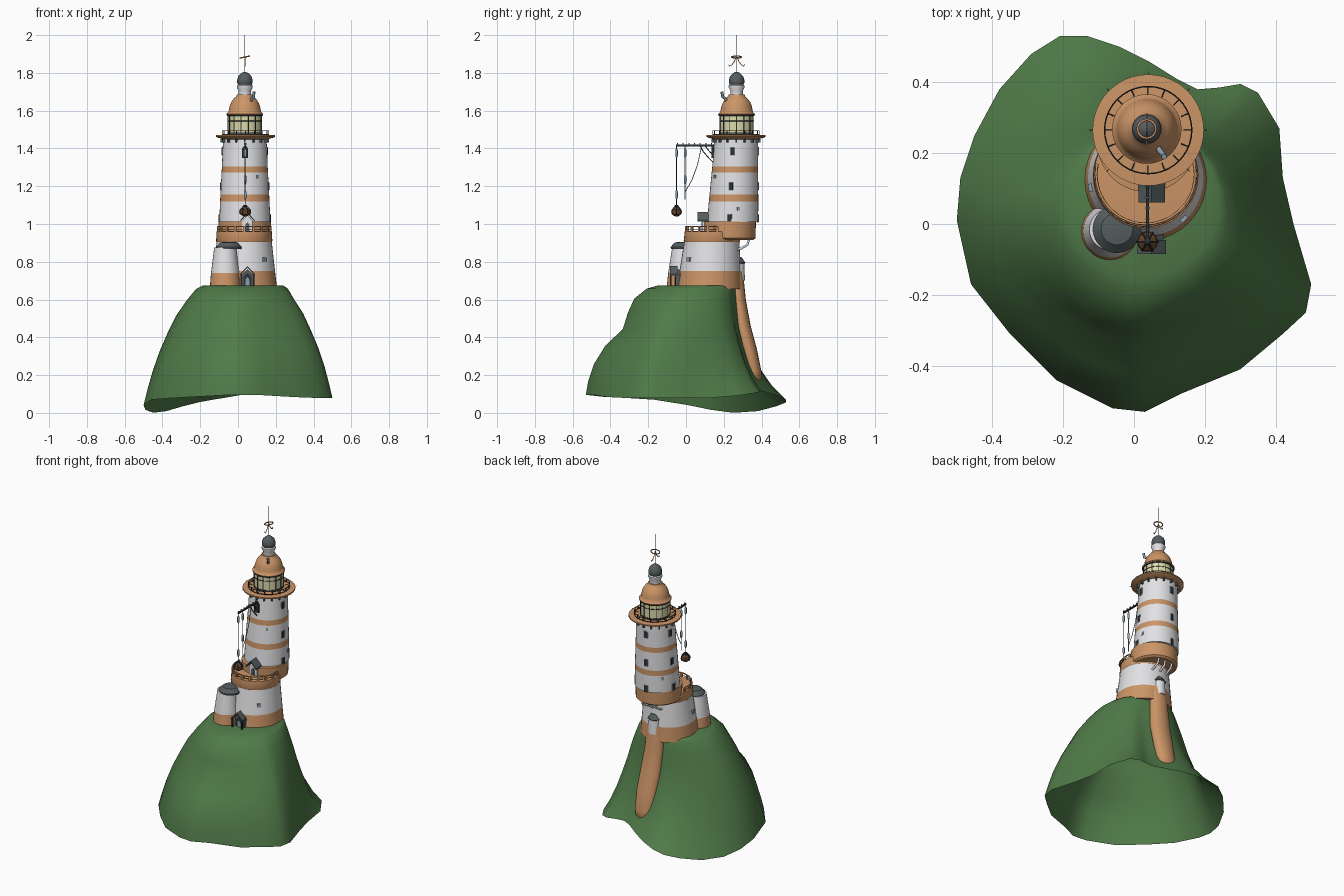
import bpy, bmesh
from math import sin, cos, pi, atan2, radians
from mathutils import Matrix

cube = bpy.data.objects.get("Cube")
if cube:
    bpy.data.objects.remove(cube, do_unlink=True)


def material(name, *rgb):
    m = bpy.data.materials.new(name)
    m.use_nodes = True
    m.diffuse_color = (*rgb, 1)
    m.node_tree.nodes["Principled BSDF"].inputs["Base Color"].default_value = (*rgb, 1)
    return m


GREEN = material("grass green", .08, .195, .066)
ORANGE = material("terracotta", .6, .3, .135)
WHITE = material("whitewash", .76, .76, .78)
SLATE = material("slate grey", .09, .11, .115)
BLACK = material("dark iron", .025, .032, .035)
GLASS = material("pale lamp glass", .72, .7, .4)
STEEL = material("blue grey metal", .25, .36, .39)
BROWN = material("brown wood", .13, .06, .025)


def finish(name, bm, mats, angle=35):
    bmesh.ops.recalc_face_normals(bm, faces=bm.faces)
    me = bpy.data.meshes.new(name)
    bm.to_mesh(me)
    bm.free()
    for m in mats:
        me.materials.append(m)
    for p in me.polygons:
        p.use_smooth = True
    me.set_sharp_from_angle(angle=radians(angle))
    ob = bpy.data.objects.new(name, me)
    bpy.context.collection.objects.link(ob)


def skin(bm, rings, mats=None):
    """Bridge successive closed rings of points."""
    vs = [[bm.verts.new(p) for p in ring] for ring in rings]
    n = len(vs[0])
    for k in range(len(vs) - 1):
        for i in range(n):
            j = (i + 1) % n
            f = bm.faces.new((vs[k][i], vs[k][j], vs[k + 1][j], vs[k + 1][i]))
            f.material_index = mats[k] if mats else 0
    return vs


def lathe(name, x, y, profile, lean=0, n=40):
    """profile rows: radius, height, colour of the band above."""
    mats = list(dict.fromkeys(p[2] for p in profile))
    idx = [mats.index(p[2]) for p in profile]
    z0 = profile[0][1]
    rings = [[(x + r * cos(2 * pi * i / n), y + lean * (z - z0) + r * sin(2 * pi * i / n), z)
              for i in range(n)] for r, z, _ in profile]
    bm = bmesh.new()
    vs = skin(bm, rings, idx)
    bm.faces.new(vs[0]).material_index = idx[0]
    bm.faces.new(vs[-1]).material_index = idx[-1]
    finish(name, bm, mats)


def tube(name, paths, r, mat, cyclic=False):
    cu = bpy.data.curves.new(name, 'CURVE')
    cu.dimensions = '3D'
    cu.bevel_depth = r
    cu.bevel_resolution = 1
    cu.use_fill_caps = True
    for path in paths:
        sp = cu.splines.new('POLY')
        sp.points.add(len(path) - 1)
        for p, co in zip(sp.points, path):
            p.co = (*co, 1)
        sp.use_cyclic_u = cyclic
    cu.materials.append(mat)
    ob = bpy.data.objects.new(name, cu)
    bpy.context.collection.objects.link(ob)


def boxes(name, items, mat):
    """items: centre, size, turn about z."""
    bm = bmesh.new()
    for c, s, a in items:
        mtx = Matrix.Translation(c) @ Matrix.Rotation(a, 4, 'Z') @ Matrix.Diagonal((*s, 1))
        bmesh.ops.create_cube(bm, size=1, matrix=mtx)
    finish(name, bm, [mat])


def prism(name, outline, y0, y1, mat):
    """Extrude an x-z outline along y."""
    bm = bmesh.new()
    for ring in skin(bm, [[(px, y, pz) for px, pz in outline] for y in (y0, y1)]):
        bm.faces.new(ring)
    finish(name, bm, [mat])


def gable(name, x, z, y0, y1, w, eave, top, mat):
    prism(name, [(x - w, z), (x + w, z), (x + w, eave), (x, top), (x - w, eave)], y0, y1, mat)


def roof(name, x, y0, y1, w, eave, top, mat):
    """Thin pitched roof slab."""
    t = .009
    prism(name, [(x - w, eave), (x, top), (x + w, eave), (x + w, eave + t), (x, top + t), (x - w, eave + t)], y0, y1, mat)


def polar(x, y, r, a, z):
    return (x + r * cos(a), y + r * sin(a), z)


def circle(x, y, r, z, n=40):
    return [polar(x, y, r, 2 * pi * i / n, z) for i in range(n)]


# Hill: open shell between a flat plateau and an irregular rim
PX, PY, TOP = .028, .06, .675
rim = [(-.5, .01), (-.49, .13), (-.45, .25), (-.38, .38), (-.29, .48), (-.21, .53), (-.13, .53),
       (-.04, .5), (.04, .46), (.12, .41), (.18, .38), (.24, .385), (.3, .395), (.35, .37), (.41, .27),
       (.42, .13), (.45, 0), (.5, -.17), (.485, -.25), (.42, -.31), (.3, -.41), (.13, -.48), (.03, -.53),
       (-.06, -.52), (-.22, -.44), (-.35, -.31), (-.46, -.17)]
# rows: height share, outward share on front, side, back
steps = [(1, 0, 0, 0), (.97, .16, .12, .03), (.88, .33, .27, .06), (.75, .42, .45, .11), (.6, .49, .6, .18),
         (.45, .73, .73, .3), (.28, .89, .85, .48), (.12, .97, .94, .73), (0, 1, 1, 1)]
rings = []
for t, front, side, back in steps:
    ring = []
    for x, y in rim:
        a = atan2(y - PY, x - PX)
        s = sin(a)
        f = side + ((back - side) * min(1, s * 1.15) if s > 0 else (front - side) * s ** 4)
        low = .078 - .078 * max(0, cos(a - 2.7)) ** 5 + .04 * max(0, cos(a - 1.1)) ** 6 + .018 * max(0, -s) ** 8
        ex, ey = PX + .213 * cos(a), PY + .207 * s
        ring.append((ex + (x - ex) * f, ey + (y - ey) * f, low + (TOP - low) * t))
    rings.append(ring)
bm = bmesh.new()
bm.faces.new(skin(bm, rings)[0])
finish("hill", bm, [GREEN], 60)

# Rear buttress climbing the cliff
lathe("buttress_cap", .035, .272, [(.04, .7, WHITE), (.037, .79, SLATE), (.042, .795, SLATE), (.022, .825, SLATE)], n=20)
bm = bmesh.new()
cols = [(.033, .265, .75, .056), (.037, .275, .6, .064), (.045, .297, .46, .07),
        (.051, .33, .34, .069), (.052, .358, .22, .064), (.052, .365, .185, .054), (.052, .37, .165, .03)]
vs = skin(bm, [[(x + r * cos(pi * i / 10), y + .65 * r * sin(pi * i / 10), z) for i in range(20)]
               for x, y, z, r in cols])
bm.faces.new(vs[0])
bm.faces.new(vs[-1])
finish("buttress", bm, [ORANGE], 50)

# Lower keep and corner turret
KX, KY = .033, .124
lathe("keep", KX, KY, [(.174, .655, ORANGE), (.17, .69, ORANGE), (.163, .75, WHITE), (.146, .905, ORANGE),
                       (.149, .91, ORANGE), (.146, .96, ORANGE), (.13, .962, ORANGE)], lean=.05)
lathe("turret", -.068, -.022, [(.082, .65, ORANGE), (.075, .74, WHITE), (.058, .875, WHITE)], lean=.03, n=28)
lathe("turret_roof", -.048, -.014, [(.066, .868, SLATE), (.068, .878, SLATE), (.045, .902, SLATE), (.02, .906, SLATE)], n=28)

# Deck railing on the exposed front arc
arc = [radians(170 + 200 * i / 20) for i in range(21)]
tube("deck_rail", [[polar(KX, .14, .14, a, .987) for a in arc]], .004, ORANGE)
boxes("deck_posts", [(polar(KX, .14, .14, a, .973), (.01, .012, .03), a) for a in arc[::2]], ORANGE)
tube("deck_wire", [[polar(KX, .14, .141, a, .972) for a in arc]], .0015, BLACK)

# Main tower
TX, TY, LEAN = .036, .247, .045
lathe("tower_base", TX, .23, [(.125, .915, ORANGE), (.138, .925, ORANGE), (.14, 1.012, ORANGE), (.13, 1.014, ORANGE)])
bands = [(.135, 1.01, WHITE), (.131, 1.12, ORANGE), (.129, 1.155, WHITE), (.123, 1.272, ORANGE),
         (.121, 1.305, WHITE), (.115, 1.455, WHITE)]
lathe("tower", TX, TY, bands, lean=LEAN)


def on_tower(deg, z):
    return polar(TX, TY + LEAN * (z - 1.01), .134 - .043 * (z - 1.01), radians(deg), z)


slots = [(d, z) for d in (-8, 95, 172) for z in (1.03, 1.2, 1.385)]
boxes("window_frames", [(on_tower(d, z), (.006, .026, .046), radians(d)) for d, z in slots], STEEL)
boxes("windows", [(on_tower(d, z), (.01, .02, .04), radians(d)) for d, z in slots], BLACK)
boxes("wall_vents", [(on_tower(d, z), (.01, .014, .018), radians(d)) for d, z in ((-57, 1.25), (12, 1.08), (140, 1.1))]
      + [(polar(KX, .13, .156, radians(d), .812), (.016, .022, .022), radians(d)) for d in (-47, 190)], STEEL)

# Gallery with corbels and railing
GX, GY = .04, .265
lathe("gallery", GX, GY, [(.115, 1.448, ORANGE), (.15, 1.458, ORANGE), (.157, 1.462, ORANGE),
                          (.157, 1.47, ORANGE), (.1, 1.474, ORANGE)], n=48)
spokes = [2 * pi * i / 16 for i in range(16)]
boxes("corbels", [(polar(TX, GY, .12, a, 1.441), (.018, .008, .02), a) for a in spokes], SLATE)
boxes("gallery_posts", [(polar(GX, GY, .123, a, 1.482), (.004, .004, .026), a) for a in spokes], BLACK)
tube("gallery_rail", [circle(GX, GY, .123, z) for z in (1.476, 1.494)], .002, BLACK, True)
tube("gallery_stays", [[polar(GX, GY, r, a, 1.476) for r in (.1, .123)] for a in spokes], .0015, BLACK)
tube("gallery_spikes", [[polar(GX, GY, r, a, 1.466) for r in (.15, .166)] for a in spokes[::2]], .001, BLACK)

# Lantern room
LX, LY = .036, .268
lathe("lantern_glass", LX, LY, [(.089, 1.47, SLATE), (.089, 1.482, GLASS), (.089, 1.57, SLATE), (.089, 1.58, SLATE)])
bars = [2 * pi * i / 14 for i in range(14)]
boxes("lantern_bars", [(polar(LX, LY, .089, a, 1.525), (.005, .004, .1), a) for a in bars], BLACK)
tube("lantern_rings", [circle(LX, LY, .09, z) for z in (1.484, 1.545)], .002, BLACK, True)
tube("lantern_cornice", [circle(LX, LY, .092, 1.574)], .004, BLACK, True)

# Dome, vent and finial
lathe("dome", LX, LY, [(.094, 1.576, ORANGE), (.098, 1.582, ORANGE), (.087, 1.592, ORANGE), (.084, 1.605, ORANGE),
                       (.08, 1.625, ORANGE), (.072, 1.645, ORANGE), (.058, 1.664, ORANGE), (.046, 1.675, ORANGE),
                       (.042, 1.685, ORANGE)])
lathe("vent", LX, LY, [(.034, 1.68, WHITE), (.033, 1.705, WHITE), (.042, 1.722, WHITE), (.042, 1.732, WHITE),
                       (.036, 1.738, SLATE), (.041, 1.748, SLATE), (.041, 1.762, SLATE), (.035, 1.782, SLATE),
                       (.02, 1.797, SLATE), (.006, 1.806, SLATE)], n=28)
tube("mast", [[(LX, LY, 1.8), (LX, LY, 1.92)]], .0022, BROWN)
tube("mast_tip", [[(LX, LY, 1.92), (LX, LY, 2)]], .0015, BLACK)
tube("vane_ring", [[(x, y, 1.884 + .2 * (x - LX)) for x, y, _ in circle(LX, LY, .026, 0, 16)]], .0035, ORANGE, True)
for s in (-1, 1):
    tube("vane_curl", [[(LX, LY + s * d, z) for d, z in
                        ((.003, 1.885), (.012, 1.86), (.026, 1.842), (.038, 1.835), (.042, 1.845))]], .0025, ORANGE)
tube("dome_pipe", [[(.065, .225, 1.63), (.072, .208, 1.665), (.083, .195, 1.672), (.085, .19, 1.7)]], .008, STEEL)

# Hoist arm with ropes and load
HX = .038
boxes("hoist_arm", [((HX, .055, 1.416), (.009, .215, .009), 0)], BLACK)
boxes("hoist_lugs", [((HX, -.045 + .03 * i, 1.423), (.012, .005, .009), 0) for i in range(7)], SLATE)
tube("hoist_brace", [[(HX, .15, 1.32), (HX, .12, 1.35), (HX, .09, 1.385), (HX, .075, 1.415)],
                     [(HX, .155, 1.35), (HX, .12, 1.39), (HX, .1, 1.415)]], .003, BLACK)
tube("hoist_ropes", [[(HX, -.05, 1.41), (HX, -.05, 1.09)],
                     [(HX, .08, 1.4), (HX, .06, 1.31), (HX, .03, 1.23), (HX, -.005, 1.17)]], .002, BLACK)
tube("hoist_chain", [[(HX, -.005, 1.41), (HX, -.005, 1.13)]], .003, STEEL)
for y, z in ((-.05, 1.38), (-.05, 1.16), (-.005, 1.38), (-.005, 1.24)):
    lathe("pulley", HX, y, [(.003, z - .03, STEEL), (.007, z - .02, STEEL), (.007, z + .01, STEEL), (.003, z + .02, STEEL)], n=10)
lathe("hanging_load", HX, -.05, [(.008, 1.04, BROWN), (.024, 1.05, BROWN), (.029, 1.064, BROWN),
                                 (.026, 1.075, BROWN), (.01, 1.088, BLACK), (.004, 1.1, BLACK)], n=14)
net = [(.025, 1.05), (.03, 1.064), (.027, 1.075), (.005, 1.1)]
tube("load_net", [[polar(HX, -.05, r, k * pi / 3, z) for r, z in net] for k in range(6)], .0025, BLACK)
gable("hoist_door", HX, 1.35, .135, .18, .016, 1.4, 1.42, BLACK)

# Deck dormer
DX = .05
gable("dormer", DX, .955, .085, .15, .028, 1.015, 1.05, WHITE)
gable("dormer_door", DX, .96, .081, .085, .011, .995, 1.01, SLATE)
roof("dormer_roof", DX, .06, .12, .038, 1.012, 1.055, SLATE)

# Entrance porch: arched door between posts under a pitched roof
gable("porch", DX, .66, -.055, .0, .033, .73, .76, SLATE)
gable("porch_door", DX, .67, -.059, -.055, .022, .72, .742, BLACK)
gable("porch_doorway", DX, .67, -.062, -.059, .011, .705, .72, STEEL)
roof("porch_roof", DX, -.085, -.045, .04, .727, .768, SLATE)
boxes("porch_posts", [((DX + s * .034, -.08, .7), (.008, .008, .07), 0) for s in (-1, 1)], BLACK)

# Curved struts below the overhang
tube("overhang_struts", [[(TX + d, .25, .86), (TX + d, .29, .87), (TX + d, .325, .89), (TX + d, .335, .925)]
                         for d in (-.05, 0, .05)], .007, WHITE)
